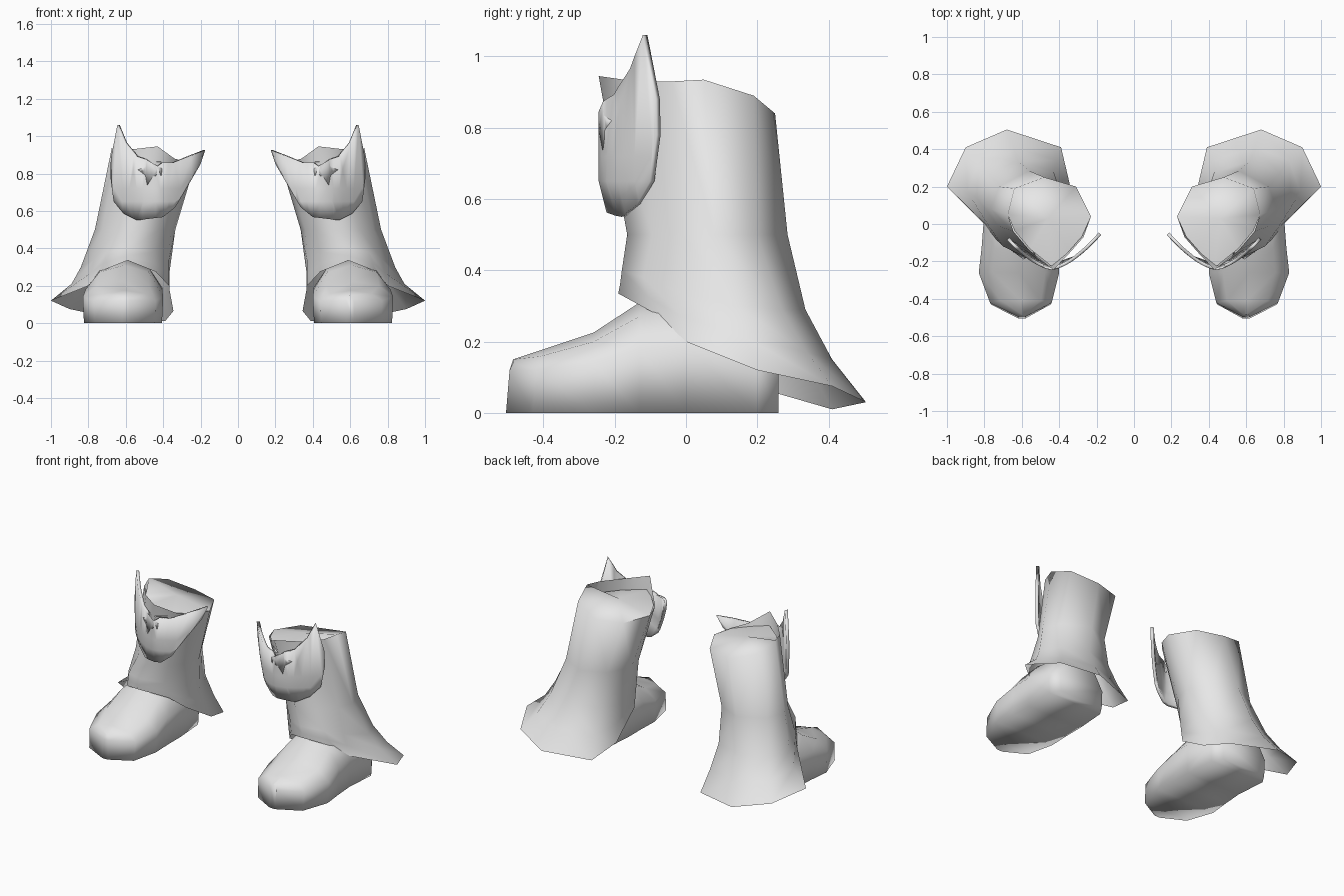
import bpy, bmesh, math
from mathutils import Vector

if "Cube" in bpy.data.objects:
    bpy.data.objects.remove(bpy.data.objects["Cube"])

grey = bpy.data.materials.new("plain grey")
grey.diffuse_color = (0.8, 0.8, 0.8, 1)
grey.use_nodes = True
grey.node_tree.nodes["Principled BSDF"].inputs["Base Color"].default_value = grey.diffuse_color


def finish(name, bm, angle=50, thickness=0):
    """Turn a bmesh into a smooth object mirrored to the other boot."""
    bm.normal_update()
    me = bpy.data.meshes.new(name)
    bm.to_mesh(me)
    bm.free()
    me.materials.append(grey)
    ob = bpy.data.objects.new(name, me)
    bpy.context.collection.objects.link(ob)
    bpy.context.view_layer.objects.active = ob
    ob.select_set(True)
    bpy.ops.object.shade_smooth_by_angle(angle=math.radians(angle))
    ob.select_set(False)
    if thickness:
        m = ob.modifiers.new("thickness", 'SOLIDIFY')
        m.thickness, m.offset = thickness, -1
    m = ob.modifiers.new("pair", 'MIRROR')
    m.use_axis = (True, False, False)
    return ob


def loft(bm, rings):
    """Bridge closed rings that share the same point count."""
    vs = [[bm.verts.new(p) for p in r] for r in rings]
    n = len(vs[0])
    for a, b in zip(vs, vs[1:]):
        for i in range(n):
            j = (i + 1) % n
            bm.faces.new((a[i], b[i], b[j], a[j]))
    return vs


# Flared legging: rings from the rim to the hem, starting at the front
rim = [(.43, -.245, .945), (.56, -.14, .93), (.645, -.04, .93), (.675, .05, .935),
       (.64, .19, .89), (.48, .25, .84), (.31, .2, .84), (.23, .04, .85),
       (.27, -.07, .86), (.34, -.15, .88)]
shin = [(x, y, .5) for x, y in
        [(.53, -.165), (.65, -.095), (.725, -.01), (.765, .08), (.72, .2),
         (.56, .285), (.41, .22), (.335, .08), (.36, -.03), (.42, -.11)]]
ankle = [(.575, -.18, .40), (.70, -.12, .38), (.77, -.02, .34), (.84, .14, .30),
         (.78, .27, .29), (.62, .335, .29), (.43, .28, .29), (.365, .13, .28),
         (.37, -.02, .33), (.45, -.11, .38)]
flare = [(.59, -.185, .36), (.72, -.1, .32), (.785, -.01, .27), (.89, .17, .21),
         (.83, .34, .17), (.645, .41, .15), (.41, .34, .14), (.365, .18, .17),
         (.37, -.01, .26), (.445, -.095, .32)]
hem = [(.59, -.19, .335), (.74, -.08, .275), (.80, 0, .20), (1.0, .2, .12),
       (.9, .41, .075), (.68, .505, .03), (.39, .41, .01), (.345, .22, .065),
       (.37, 0, .2), (.44, -.08, .275)]
bm = bmesh.new()
ring = loft(bm, [rim, shin, ankle, flare, hem])[0]

# Domed cap: shares the rim at the back, sits behind the raised flap in front
mid = Vector((.46, .03, .895))
top = bm.verts.new(mid)
edge = list(ring)
for i in (0, 1, 2, 8, 9):
    x, y, z = rim[i]
    p = mid.lerp(Vector((x, y, .86)), .96)
    edge[i] = bm.verts.new(p)
for i, v in enumerate(edge):
    bm.faces.new((v, edge[(i + 1) % len(edge)], top))
finish("legging", bm, 89)

# Foot: cross-sections from toe to heel (y, centre, half width, side height, top height)
sections = [(-.495, .6, .02, .12, .15), (-.42, .605, .165, .12, .175),
            (-.26, .615, .215, .14, .225), (-.13, .61, .205, .18, .31),
            (0, .605, .2, .19, .34), (.2, .62, .2, .13, .3), (.26, .62, .16, .11, .25)]
bm = bmesh.new()
rings = []
for y, c, w, s, t in sections:
    shoulder = s + (t - s) * .7
    lean = -.01 if y < -.4 else 0
    rings.append([(c - w * .97, y + lean, 0), (c - w, y, s), (c - w * .65, y - lean, shoulder),
                  (c, y - lean, t), (c + w * .65, y - lean, shoulder), (c + w, y, s),
                  (c + w * .97, y + lean, 0)])
vs = loft(bm, rings)
bm.faces.new(vs[0])
bm.faces.new(vs[-1])
bmesh.ops.recalc_face_normals(bm, faces=bm.faces)
finish("foot", bm, 180)

# Horned shin guard: flat outline, sliced, then wrapped around the shin
outline = [(.645, 1.06), (.605, .965), (.545, .893), (.487, .873), (.494, .835), (.535, .82),
           (.495, .79), (.485, .737), (.455, .785), (.41, .79), (.405, .825), (.43, .84),
           (.40, .86), (.34, .86), (.175, .925), (.2, .85), (.27, .73), (.32, .645),
           (.335, .62), (.40, .567), (.54, .55), (.61, .585), (.665, .65), (.682, .78), (.68, .88)]
bm = bmesh.new()
f = bm.faces.new([bm.verts.new((x, 0, z)) for x, z in outline])
bmesh.ops.triangulate(bm, faces=[f])
cuts = [((x, 0, 0), (1, 0, 0)) for x in (.25, .31, .37, .44, .51, .56, .62)]
cuts += [((0, 0, z), (0, 0, 1)) for z in (.65, .72)]
for co, no in cuts:
    bmesh.ops.bisect_plane(bm, geom=bm.verts[:] + bm.edges[:] + bm.faces[:],
                           plane_co=co, plane_no=no)
bmesh.ops.remove_doubles(bm, verts=bm.verts, dist=.004)
bm.normal_update()
bmesh.ops.reverse_faces(bm, faces=[f for f in bm.faces if f.normal.y > 0])
for v in bm.verts:
    d = abs(v.co.x - .44)
    v.co.y = -.245 + .17 * (d / .25) ** 1.6 + .25 * max(0, .65 - v.co.z)
finish("shin_guard", bm, 60, .018)
